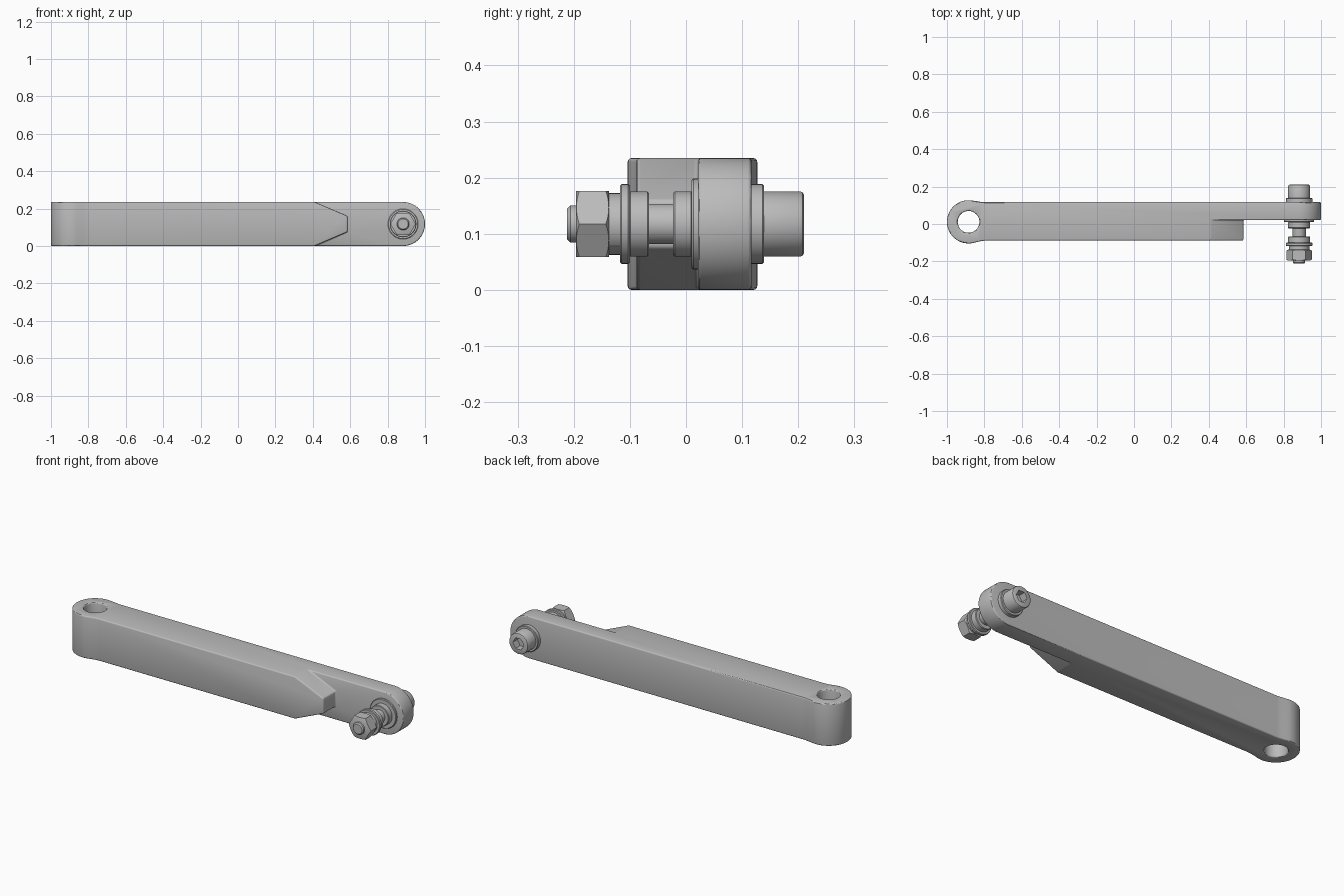
import bpy, bmesh, math
from mathutils import Vector

old = bpy.data.objects.get("Cube")
if old:
    bpy.data.objects.remove(old, do_unlink=True)

steel = bpy.data.materials.new("grey steel")
steel.use_nodes = True
steel.diffuse_color = (0.5, 0.5, 0.5, 1)
steel.node_tree.nodes["Principled BSDF"].inputs["Base Color"].default_value = (0.5, 0.5, 0.5, 1)

H = 0.235            # arm height
MID = H / 2
PIN_X = 0.8825       # bolt axis
EYE = (-0.8845, 0.0115)
EYE_R = 0.1155


def make(name, bm):
    bmesh.ops.recalc_face_normals(bm, faces=bm.faces)
    mesh = bpy.data.meshes.new(name)
    bm.to_mesh(mesh)
    bm.free()
    ob = bpy.data.objects.new(name, mesh)
    bpy.context.collection.objects.link(ob)
    mesh.materials.append(steel)
    return ob


def prism(name, points, axis, lo, hi):
    """Extrude a closed outline along z (xy outline) or y (xz outline)."""
    bm = bmesh.new()
    place = (lambda a, b: (a, b, lo)) if axis == "z" else (lambda a, b: (a, lo, b))
    face = bm.faces.new([bm.verts.new(place(*p)) for p in points])
    ext = bmesh.ops.extrude_face_region(bm, geom=[face])
    move = Vector((0, 0, hi - lo)) if axis == "z" else Vector((0, hi - lo, 0))
    bmesh.ops.translate(bm, vec=move, verts=[v for v in ext["geom"] if isinstance(v, bmesh.types.BMVert)])
    return make(name, bm)


def arc(cx, cy, r, start, end, n):
    angles = [math.radians(start + (end - start) * i / n) for i in range(n + 1)]
    return [(cx + r * math.cos(a), cy + r * math.sin(a)) for a in angles]


def lathe(name, profile, segs=48):
    """Spin (y, radius) points around the bolt axis."""
    bm = bmesh.new()
    rings = [[bm.verts.new((x, y, z)) for x, z in arc(PIN_X, MID, r, 0, 360, segs)[:-1]]
             for y, r in profile]
    for a, b in zip(rings, rings[1:]):
        for i in range(segs):
            j = (i + 1) % segs
            bm.faces.new((a[i], a[j], b[j], b[i]))
    bm.faces.new(rings[0])
    bm.faces.new(rings[-1])
    return make(name, bm)


def disc(name, lo, hi, r, c=0.003):
    return lathe(name, [(lo, r - c), (lo + c, r), (hi - c, r), (hi, r - c)])


def boolean(ob, tool, operation):
    mod = ob.modifiers.new(operation.title(), "BOOLEAN")
    mod.operation = operation
    mod.solver = "EXACT"
    mod.object = tool
    tool.hide_render = True
    tool.hide_set(True)


def finish(ob, bevel=0):
    """Apply modifiers, then shade smooth with sharp edges."""
    if bevel:
        mod = ob.modifiers.new("Bevel", "BEVEL")
        mod.width = bevel
        mod.segments = 3
        mod.limit_method = "ANGLE"
        mod.angle_limit = math.radians(20)
    bpy.ops.object.select_all(action="DESELECT")
    ob.select_set(True)
    bpy.context.view_layer.objects.active = ob
    tools = [m.object for m in ob.modifiers if m.type == "BOOLEAN"]
    for mod in list(ob.modifiers):
        bpy.ops.object.modifier_apply(modifier=mod.name)
    for tool in tools:
        bpy.data.objects.remove(tool, do_unlink=True)
    bpy.ops.object.shade_smooth_by_angle(angle=math.radians(30))


# Arm: plan outline with a round eye that blends into the bar
plan = arc(*EYE, EYE_R, 80, 280, 40)
plan += [(-0.83, -0.094), (-0.81, -0.09), (-0.79, -0.088), (1.1, -0.088),
         (1.1, 0.117), (-0.8, 0.117), (-0.82, 0.1185), (-0.84, 0.122)]
arm = prism("arm", plan, "z", 0, H)

# Rounded tongue end, stepped tongue with pointed nose, and eye bore
side = arc(PIN_X, MID, MID, -90, 90, 32) + [(PIN_X, 0.5), (-1.2, 0.5), (-1.2, -0.5), (PIN_X, -0.5)]
boolean(arm, prism("end_cutter", side, "y", -0.3, 0.3), "INTERSECT")
slope = (0.258, 0.3)
nose = [slope, (0.585, 0.16), (0.585, H - 0.16), (slope[0], H - slope[1]),
        (1.2, H - slope[1]), (1.2, slope[1])]
boolean(arm, prism("nose_cutter", nose, "y", -0.3, 0.021), "DIFFERENCE")
boolean(arm, prism("bore_cutter", arc(*EYE, 0.058, 0, 360, 48)[:-1], "z", -0.1, 0.4), "DIFFERENCE")
finish(arm, 0.007)

# Bolt shank, and cap head with a hexagonal socket
finish(lathe("bolt_shank", [(-0.212, 0.027), (-0.206, 0.033), (-0.14, 0.033),
                            (-0.13, 0.036), (0.15, 0.036)]))
head = lathe("bolt_head", [(0.135, 0.058), (0.204, 0.058), (0.208, 0.056), (0.21, 0.052)])
boolean(head, prism("socket_cutter", arc(PIN_X, MID, 0.034, 0, 360, 6)[:-1], "y", 0.17, 0.25), "DIFFERENCE")
finish(head)

# Washers and flanged bushes along the shank
for name, lo, hi, r in [("head_washer", 0.113, 0.139, 0.071),
                        ("tongue_flange", 0.01, 0.024, 0.081),
                        ("inner_bush", -0.023, 0.012, 0.058),
                        ("outer_bush", -0.102, -0.066, 0.058),
                        ("outer_flange", -0.118, -0.1, 0.071)]:
    finish(disc(name, lo, hi, r))

# Split spring washer
spring = disc("spring_washer", -0.138, -0.117, 0.055, 0.001)
slit = [(PIN_X + 0.038, 0.072), (PIN_X + 0.08, 0.06), (PIN_X + 0.08, 0.067), (PIN_X + 0.038, 0.079)]
boolean(spring, prism("slit_cutter", slit, "y", -0.2, 0), "DIFFERENCE")
finish(spring)

# Hexagonal nut with turned corners
nut = prism("nut", arc(PIN_X, MID, 0.068, 0, 360, 6)[:-1], "y", -0.196, -0.137)
turned = lathe("corner_cutter", [(-0.197, 0.056), (-0.189, 0.07), (-0.144, 0.07), (-0.136, 0.056)])
boolean(nut, turned, "INTERSECT")
finish(nut)
